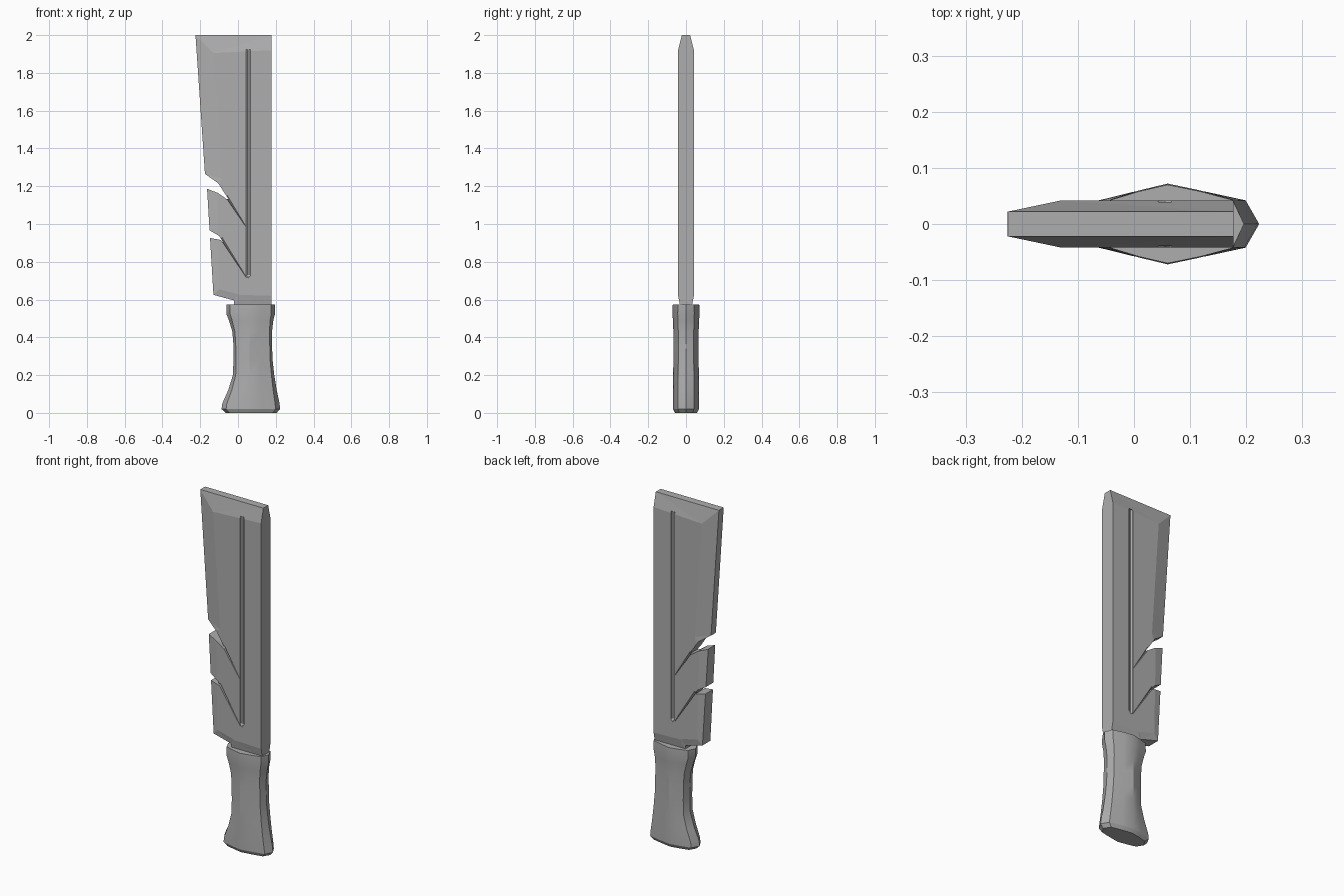
import bpy, bmesh, math
from mathutils import Vector

if "Cube" in bpy.data.objects:
    bpy.data.objects.remove(bpy.data.objects["Cube"])

steel = bpy.data.materials.new("dark_grey")
steel.diffuse_color = (.42, .42, .42, 1)
steel.use_nodes = True
steel.node_tree.nodes["Principled BSDF"].inputs["Base Color"].default_value = steel.diffuse_color


def finish(bm, name):
    bmesh.ops.recalc_face_normals(bm, faces=bm.faces[:])
    me = bpy.data.meshes.new(name)
    bm.to_mesh(me)
    bm.free()
    me.materials.append(steel)
    ob = bpy.data.objects.new(name, me)
    bpy.context.collection.objects.link(ob)
    return ob


def hull(points, name):
    bm = bmesh.new()
    for p in points:
        bm.verts.new(p)
    bmesh.ops.convex_hull(bm, input=bm.verts[:])
    return finish(bm, name)


def prism(outline, half, name):
    bm = bmesh.new()
    f = bm.faces.new([bm.verts.new((x, -half, z)) for x, z in outline])
    r = bmesh.ops.extrude_face_region(bm, geom=[f])
    vs = [g for g in r["geom"] if isinstance(g, bmesh.types.BMVert)]
    bmesh.ops.translate(bm, verts=vs, vec=(0, 2 * half, 0))
    return finish(bm, name)


# Blade: outer rim (x, z, half thickness) bridged to the flat inner outline
T = 0.042
rim = [(.177, 2, .022), (-.225, 2, .022), (-.175, 1.265, .022), (-.164, 1.19, .032),
       (-.13, .625, .036), (-.02, .595, .034), (-.02, .56, .03), (.177, .56, .03)]
inner = [(.177, 1.92), (-.13, 1.905), (-.085, 1.24), (-.11, 1.15),
         (-.10, .655), (-.005, .63), (.005, .625), (.177, .62)]
bm = bmesh.new()
R, I = {}, {}
for s in (-1, 1):
    R[s] = [bm.verts.new((x, s * h, z)) for x, z, h in rim]
    I[s] = [bm.verts.new((x, s * T, z)) for x, z in inner]
    bm.faces.new(I[s])
    for i in range(len(rim) - 1):
        bm.faces.new((R[s][i], R[s][i + 1], I[s][i + 1], I[s][i]))
for i in range(len(rim) - 1):
    bm.faces.new((R[-1][i], R[-1][i + 1], R[1][i + 1], R[1][i]))
bm.faces.new((R[-1][0], I[-1][0], I[-1][-1], R[-1][-1],
              R[1][-1], I[1][-1], I[1][0], R[1][0]))
bmesh.ops.triangulate(bm, faces=bm.faces[:])
blade = finish(bm, "blade")

# Cutters: through notches in the edge
cutters = [
    prism([(-.3, 1.31), (-.175, 1.265), (-.106, 1.217), (-.05, 1.132), (-.06, 1.132),
           (-.106, 1.164), (-.164, 1.187), (-.3, 1.2)], .1, "upper_notch_cutter"),
    prism([(-.3, 1.01), (-.153, .968), (-.10, .937), (-.078, .903), (-.09, .915),
           (-.148, .926), (-.3, .935)], .1, "lower_notch_cutter"),
]


# Cutters: grooves that run out from each notch, and the long fuller
def groove(a, b, s):
    a, b = Vector((a[0], 0, a[1])), Vector((b[0], 0, b[1]))
    d = (b - a).normalized()
    n = Vector((-d.z, 0, d.x))
    pts = []
    for p, w, depth in ((a, .016, .028), (b, .003, .040)):
        pts += [p + n * w + Vector((0, s * .05, 0)), p - n * .002 + Vector((0, s * .05, 0)),
                p + Vector((0, s * depth, 0))]
    return hull(pts, "groove_cutter")


for s in (-1, 1):
    cutters.append(groove((-.065, 1.145), (.042, .985), s))
    cutters.append(groove((-.092, .922), (.045, .715), s))
    pts = [(.055, s * .048, .705), (.055, s * .037, .722)]
    for z in (.73, 1.925):
        for k in range(10):
            a = math.tau * k / 10
            pts.append((.055 + .014 * math.cos(a), s * .047 + .014 * math.sin(a), z))
    cutters.append(hull(pts, "fuller_cutter"))

for c in cutters:
    m = blade.modifiers.new("cut", 'BOOLEAN')
    m.operation, m.solver, m.object = 'DIFFERENCE', 'EXACT', c
    bpy.context.view_layer.objects.active = blade
    bpy.ops.object.modifier_apply(modifier=m.name)
    bpy.data.objects.remove(c)

# Handle: faceted sections (z, left x, right x, half thickness, edge bevel)
sections = [(0, -.065, .205, .058, .022), (.02, -.087, .223, .069, .024),
            (.05, -.083, .220, .069, .024), (.12, -.052, .205, .069, .019),
            (.2, -.027, .192, .068, .015), (.28, -.024, .183, .067, .013),
            (.36, -.024, .180, .067, .012), (.43, -.030, .180, .067, .014),
            (.49, -.048, .187, .069, .017), (.525, -.062, .196, .072, .02),
            (.575, -.062, .196, .070, .02)]
bm = bmesh.new()
rings = []
for z, l, r, h, e in sections:
    c, q = .06, h * .61
    ring = [(l, 0), (l + e, -q), ((l + e + c) / 2, -h * .83), (c, -h),
            ((r - e + c) / 2, -h * .83), (r - e, -q), (r, 0),
            (r - e, q), ((r - e + c) / 2, h * .83), (c, h), ((l + e + c) / 2, h * .83), (l + e, q)]
    rings.append([bm.verts.new((x, y, z)) for x, y in ring])
for a, b in zip(rings, rings[1:]):
    for i in range(12):
        j = (i + 1) % 12
        bm.faces.new((a[i], a[j], b[j], b[i]))
bm.faces.new(rings[0])
bm.faces.new(rings[-1])
handle = finish(bm, "handle")

bpy.ops.object.select_all(action='DESELECT')
handle.select_set(True)
bpy.context.view_layer.objects.active = handle
bpy.ops.object.shade_smooth_by_angle(angle=math.radians(28))
